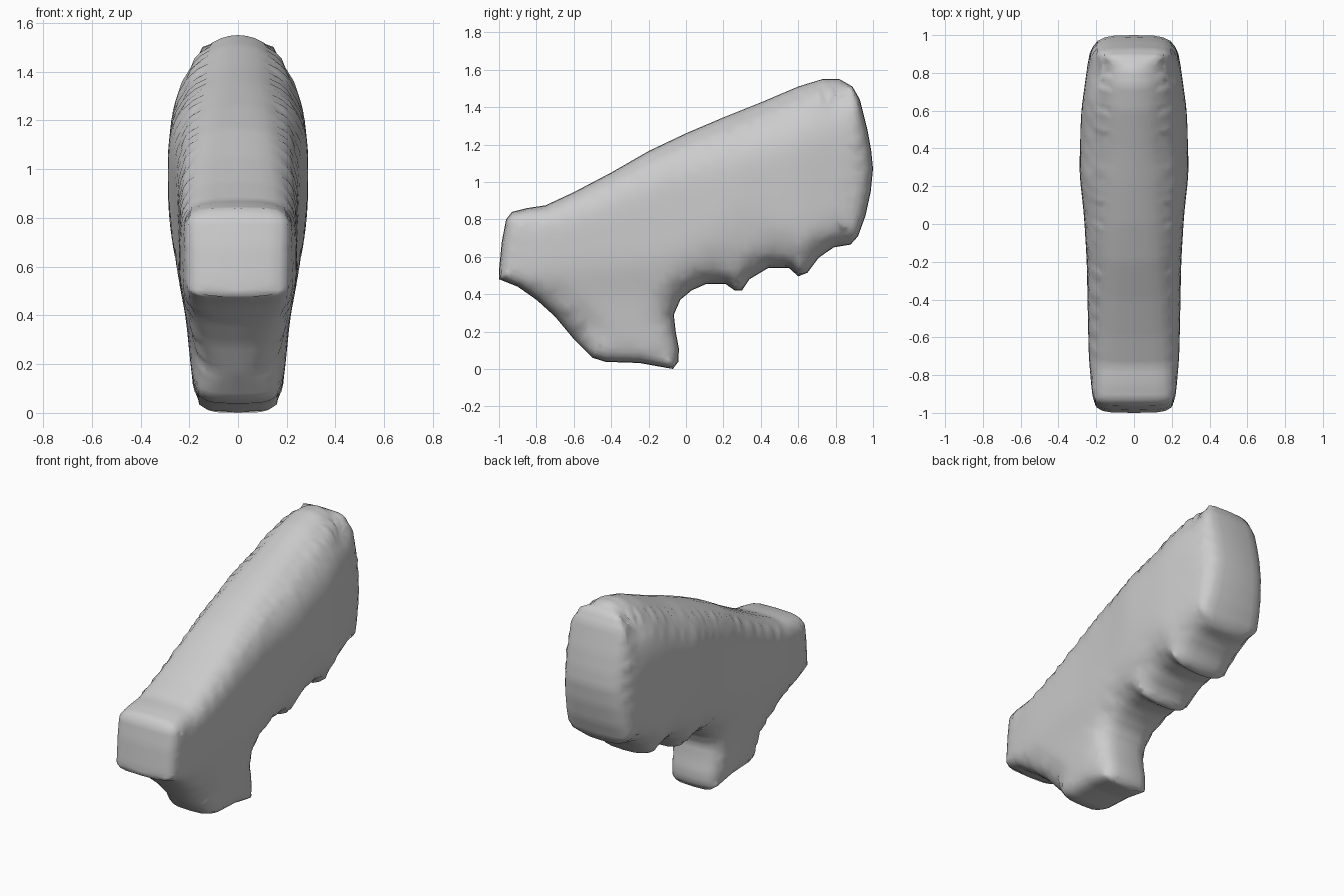
import bpy
import bmesh
from mathutils import Vector
from mathutils.geometry import delaunay_2d_cdt, intersect_point_line

if "Cube" in bpy.data.objects:
    bpy.data.objects.remove(bpy.data.objects["Cube"])

# Side profile (y, z) in stretches; each has a start/end edge-rounding depth
stretches = [
    # snout face
    ([(-1, .48), (-1, .53), (-.985, .68), (-.962, .80)], .08, .08),
    # top line
    ([(-.93, .84), (-.85, .86), (-.75, .875), (-.6, .945), (-.4, 1.05), (-.2, 1.165),
      (0, 1.26), (.2, 1.345), (.4, 1.425), (.6, 1.51), (.73, 1.55), (.82, 1.55)], .12, .38),
    # back end
    ([(.89, 1.51), (.93, 1.44), (.97, 1.28), (.99, 1.17), (1, 1.07), (.988, .95),
      (.96, .82), (.92, .71)], .16, .10),
    # finger grooves
    ([(.88, .665), (.79, .65), (.71, .595), (.65, .515), (.60, .495), (.55, .54),
      (.44, .54), (.34, .48), (.30, .42), (.26, .42), (.21, .455), (.11, .455),
      (.03, .42), (-.03, .37)], .2, .2),
    # prong back, underside and front
    ([(-.065, .29), (-.055, .2), (-.038, .11), (-.04, .04)], .2, .16),
    ([(-.07, 0), (-.25, .032), (-.43, .038), (-.5, .06)], .11, .14),
    ([(-.6, .16), (-.7, .28), (-.8, .37), (-.9, .44)], .26, .12),
]
# Half width along the length and by height
WIDTH_Y = [(-1, .20), (-.9, .222), (-.7, .24), (-.2, .25), (.05, .265), (.27, .29),
           (.6, .28), (.85, .245), (.95, .225), (1, .205)]
WIDTH_Z = [(0, .17), (.1, .185), (.2, .195), (.4, .215), (.57, .25), (.75, .278), (.92, .292)]


def lerp_table(table, v):
    for (a, wa), (b, wb) in zip(table, table[1:]):
        if v <= b:
            return wa + (wb - wa) * max(0, (v - a) / (b - a))
    return table[-1][1]


outline = []
for pts, d0, d1 in stretches:
    for i, p in enumerate(pts):
        outline.append((Vector(p), d0 + (d1 - d0) * i / (len(pts) - 1)))
outline.reverse()
segments = list(zip(outline, outline[1:] + outline[:1]))


def inflate(p):
    """Distance to the outline and fraction of full width at a profile point."""
    best, frac = 9, 1
    for (a, da), (b, db) in segments:
        ab = b - a
        t = min(1, max(0, (p - a).dot(ab) / ab.length_squared))
        d = (p - (a + ab * t)).length
        depth = da + (db - da) * t
        best = min(best, d)
        if d < depth:
            power = 2 + 2 * min(1, max(0, (.3 - depth) / .2))
            frac = min(frac, (1 - (1 - d / depth) ** power) ** (1 / power))
    return best, frac


def inside(p):
    hit = False
    for (a, _), (b, _) in segments:
        if (a.y > p.y) != (b.y > p.y) and p.x < a.x + (p.y - a.y) * (b.x - a.x) / (b.y - a.y):
            hit = not hit
    return hit


# Resampled rim, inset rows near it, and a grid in the middle
rim = []
for (a, _), (b, _) in segments:
    n = max(1, round((b - a).length / .03))
    rim += [a.lerp(b, i / n) for i in range(n)]
points = list(rim)
for d in (.003, .012, .03, .055, .085):
    for i, p in enumerate(rim):
        t = (rim[(i + 1) % len(rim)] - rim[i - 1]).normalized()
        q = p + Vector((-t.y, t.x)) * d
        if inside(q) and inflate(q)[0] > d * .8:
            points.append(q)
for i in range(50):
    for j in range(40):
        q = Vector((-1 + i * .04, j * .04))
        if inside(q) and inflate(q)[0] > .11:
            points.append(q)

verts, _, faces, *_ = delaunay_2d_cdt(points, [], [list(range(len(rim)))], 1, 1e-5)

# Inflate the flat profile into one half of the grip
bm = bmesh.new()
rows, depth_of = [], []
for p in verts:
    d, frac = inflate(p)
    w = min(lerp_table(WIDTH_Y, p.x), lerp_table(WIDTH_Z, p.y))
    rows.append(bm.verts.new((0 if d < 1e-4 else w * frac, p.x, p.y)))
    depth_of.append(d)
for f in faces:
    if any(rows[i].co.x > 1e-4 for i in f):
        bm.faces.new([rows[i] for i in f])

# Soften the side surface away from the rim
for _ in range(4):
    new = {}
    for v, d in zip(rows, depth_of):
        if d > .045 and v.link_edges:
            near = [e.other_vert(v).co.x for e in v.link_edges]
            new[v] = .5 * v.co.x + .5 * sum(near) / len(near)
    for v, x in new.items():
        v.co.x = x
bmesh.ops.delete(bm, geom=[v for v in bm.verts if not v.link_faces], context='VERTS')

mesh = bpy.data.meshes.new("grip_handle")
bm.to_mesh(mesh)
bm.free()
mesh.polygons.foreach_set("use_smooth", [True] * len(mesh.polygons))
grip = bpy.data.objects.new("grip_handle", mesh)
bpy.context.collection.objects.link(grip)
mirror = grip.modifiers.new("mirror", 'MIRROR')
mirror.use_axis = (True, False, False)
mirror.merge_threshold = .0005
